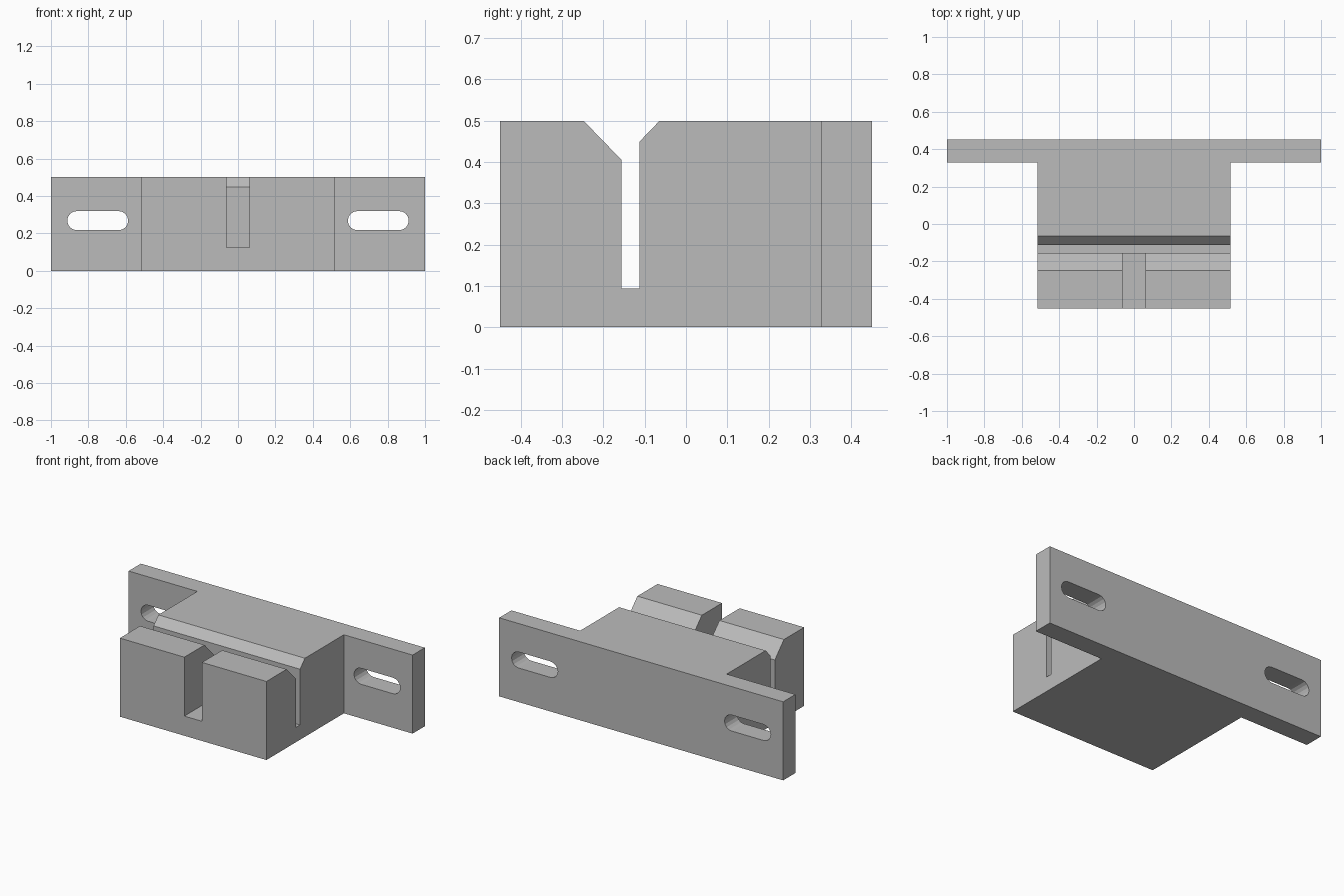
import bpy
import math
from mathutils import Vector

default = bpy.data.objects.get("Cube")
if default:
    bpy.data.objects.remove(default, do_unlink=True)

grey = bpy.data.materials.new("plain_grey")
grey.use_nodes = True
colour = (0.5, 0.5, 0.5, 1)
grey.diffuse_color = colour
grey.node_tree.nodes["Principled BSDF"].inputs["Base Color"].default_value = colour

H = 0.5            # overall height
BACK = 0.451       # half depth
FLANGE_Y = 0.328   # front face of the flange
HALF_W = 0.516     # half width of the block


def prism(name, profile, offset):
    """Extrude a closed profile of 3D points along the offset vector."""
    n = len(profile)
    start = [Vector(p) for p in profile]
    verts = start + [p + Vector(offset) for p in start]
    faces = [list(range(n))[::-1], list(range(n, 2 * n))]
    faces += [(i, (i + 1) % n, n + (i + 1) % n, n + i) for i in range(n)]
    mesh = bpy.data.meshes.new(name)
    mesh.from_pydata(verts, [], faces)
    mesh.materials.append(grey)
    obj = bpy.data.objects.new(name, mesh)
    bpy.context.collection.objects.link(obj)
    # Make the normals point outwards
    import bmesh
    bm = bmesh.new()
    bm.from_mesh(mesh)
    bmesh.ops.recalc_face_normals(bm, faces=bm.faces)
    bm.to_mesh(mesh)
    bm.free()
    return obj


def box(name, x0, x1, y0, y1, z0, z1):
    base = [(x0, y0, z0), (x1, y0, z0), (x1, y1, z0), (x0, y1, z0)]
    return prism(name, base, (0, 0, z1 - z0))


def combine(target, other, operation):
    """Apply a boolean and discard the helper."""
    mod = target.modifiers.new(operation.lower(), 'BOOLEAN')
    mod.object = other
    mod.operation = operation
    mod.solver = 'EXACT'
    bpy.context.view_layer.objects.active = target
    bpy.ops.object.modifier_apply(modifier=mod.name)
    bpy.data.objects.remove(other, do_unlink=True)


# Mounting flange
bracket = box("mounting_bracket", -1, 1, FLANGE_Y, BACK, 0, H)

# Block with a chamfered groove, drawn as a side profile
side = [(-BACK, 0), (0.4, 0), (0.4, H), (-0.064, H), (-0.113, 0.449),
        (-0.113, 0.094), (-0.156, 0.094), (-0.156, 0.405), (-0.248, H), (-BACK, H)]
block = prism("grooved_block", [(-HALF_W, y, z) for y, z in side], (2 * HALF_W, 0, 0))
combine(bracket, block, 'UNION')

# Notch through the front wall into the groove
combine(bracket, box("notch_cutter", -0.062, 0.062, -0.6, -0.13, 0.125, 0.7), 'DIFFERENCE')

# Rounded screw slots, one on each side
R, REACH, STEPS = 0.051, 0.112, 8
for sign in (-1, 1):
    outline = []
    for end in (1, -1):
        for i in range(STEPS + 1):
            a = math.pi * (i / STEPS - 0.5)
            outline.append((sign * 0.75 + end * (REACH + R * math.cos(a)),
                            0.2, 0.268 + end * R * math.sin(a)))
    combine(bracket, prism("slot_cutter", outline, (0, 0.4, 0)), 'DIFFERENCE')
